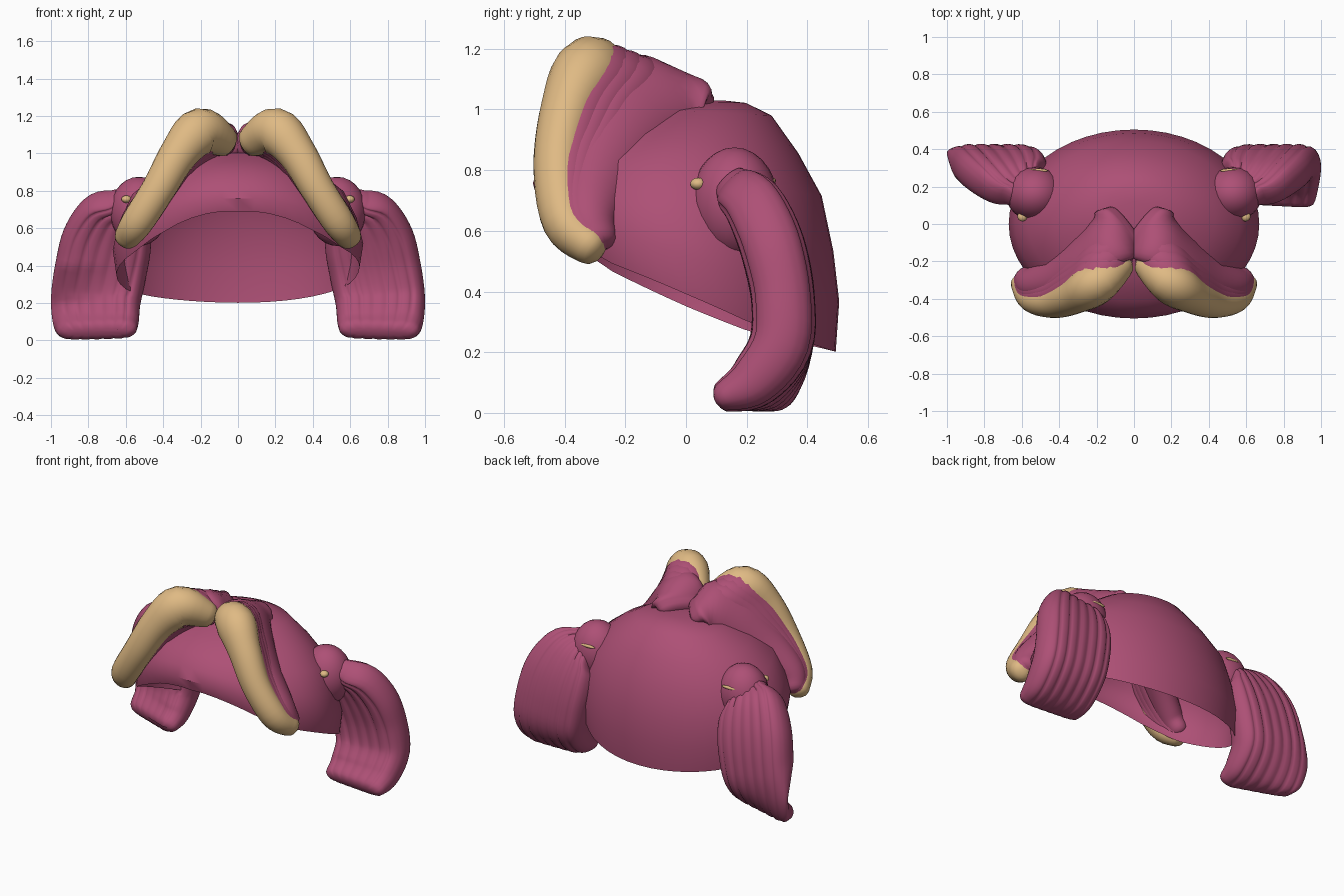
import bpy, bmesh, math
from mathutils import Vector

if "Cube" in bpy.data.objects:
    bpy.data.objects.remove(bpy.data.objects["Cube"])


def material(name, rgb):
    m = bpy.data.materials.new(name)
    m.diffuse_color = (*rgb, 1)
    m.use_nodes = True
    m.node_tree.nodes["Principled BSDF"].inputs["Base Color"].default_value = m.diffuse_color
    return m


MAUVE = material("mauve", (0.42, 0.08, 0.18))
GOLD = material("gold", (0.74, 0.49, 0.23))


def finish(name, bm, mat, angle=40):
    bmesh.ops.recalc_face_normals(bm, faces=bm.faces)
    me = bpy.data.meshes.new(name)
    bm.to_mesh(me)
    bm.free()
    me.materials.append(mat)
    ob = bpy.data.objects.new(name, me)
    bpy.context.collection.objects.link(ob)
    bpy.ops.object.select_all(action='DESELECT')
    ob.select_set(True)
    bpy.context.view_layer.objects.active = ob
    bpy.ops.object.shade_smooth_by_angle(angle=math.radians(angle))
    return ob


def catmull(pts, per=5):
    """Smooth a list of equal-length tuples."""
    out = []
    P = [pts[0]] + list(pts) + [pts[-1]]
    for i in range(1, len(P) - 2):
        for k in range(per):
            t = k / per
            out.append([0.5 * (2 * b + (c - a) * t + (2 * a - 5 * b + 4 * c - d) * t * t
                               + (3 * b - a - 3 * c + d) * t ** 3)
                        for a, b, c, d in zip(*P[i - 1:i + 3])])
    return out + [list(pts[-1])]


def oval(n):
    return [(math.cos(2 * math.pi * k / n), math.sin(2 * math.pi * k / n)) for k in range(n)]


def fluted(n, ribs, depth):
    """Rounded slab section with lengthwise creases on both faces."""
    out = []
    for k in range(n):
        th = 2 * math.pi * k / n
        u = math.cos(th)
        v = math.copysign(math.sqrt(max(0, 1 - u ** 6)), math.sin(th))
        crease = (1 - abs(math.sin(ribs * math.pi * (u + 1) / 2))) ** 2
        out.append((u, v * (1 - depth * crease * (abs(u) < 0.95))))
    return out


def loft(name, pts, ref, mat, section, cap=0.7, angle=60):
    """Sweep a section along (x, y, z, half width, half depth) with rounded ends."""
    path = catmull(pts)
    C = [Vector(p[:3]) for p in path]
    rings = [(C[i], (C[min(i + 1, len(C) - 1)] - C[max(i - 1, 0)]).normalized(), p[3], p[4])
             for i, p in enumerate(path)]

    def ends(ring, sign):
        c, t, a, b = ring
        return [(c + t * sign * k * b * cap, t, a - b * (1 - math.sqrt(1 - k * k)),
                 b * math.sqrt(1 - k * k)) for k in (0.5, 0.8, 0.96)]
    rings = ends(rings[0], -1)[::-1] + rings + ends(rings[-1], 1)
    bm = bmesh.new()
    loops = []
    for c, t, a, b in rings:
        side = (ref - t * ref.dot(t)).normalized()
        up = t.cross(side)
        loops.append([bm.verts.new(c + side * a * u + up * b * v) for u, v in section])
    n = len(section)
    for A, B in zip(loops, loops[1:]):
        for k in range(n):
            bm.faces.new((A[k], A[(k + 1) % n], B[(k + 1) % n], B[k]))
    bm.faces.new(loops[0])
    bm.faces.new(loops[-1])
    return finish(name, bm, mat, angle)


def ball(name, loc, radii, mat):
    bm = bmesh.new()
    bmesh.ops.create_uvsphere(bm, u_segments=24, v_segments=14, radius=1)
    for v in bm.verts:
        v.co = Vector(loc) + Vector([a * b for a, b in zip(v.co, radii)])
    return finish(name, bm, mat)


# Open cap with a rim that slopes from the brow down to the nape
RIM = [(-0.5, 0.69), (-0.4, 0.585), (-0.28, 0.49), (0, 0.37), (0.22, 0.28), (0.51, 0.2)]


def rim_z(x, y):
    for (y0, z0), (y1, z1) in zip(RIM, RIM[1:]):
        if y <= y1:
            return z0 + (z1 - z0) * (y - y0) / (y1 - y0) + 0.03 * x * (1 - 4 * y * y)
    return RIM[-1][1]


PROFILE = [(0.0, 1.0), (0.2, 0.99), (0.42, 0.94), (0.65, 0.79), (0.85, 0.62),
           (0.95, 0.4), (1.0, 0.2), (0.97, 0.0)]
SEG = 48
bm = bmesh.new()
top = bm.verts.new((0, 0.12, 1.03))
prev = None
for r, h in PROFILE[1:]:
    ring = []
    for k in range(SEG):
        th = 2 * math.pi * k / SEG
        x, y = 0.67 * math.cos(th), 0.505 * math.sin(th)
        zr = rim_z(x, max(y, -0.5))
        ring.append(bm.verts.new((x * r, 0.12 * (1 - r) + y * r, zr + (1.03 - zr) * h)))
    for k in range(SEG):
        j = (k + 1) % SEG
        bm.faces.new((top, ring[k], ring[j]) if prev is None
                     else (prev[k], ring[k], ring[j], prev[j]))
    prev = ring
finish("cap", bm, MAUVE)

# Front swoop: leading edge and the line where it meets the cap
FRONT = [(0.075, -0.22, 1.065, 0.085), (0.2, -0.315, 1.117, 0.126), (0.315, -0.385, 1.0, 0.103),
         (0.425, -0.42, 0.81, 0.09), (0.54, -0.395, 0.63, 0.085), (0.595, -0.315, 0.55, 0.068)]
BACK = [(0.055, 0.07, 1.01, 0.06), (0.09, 0.04, 1.02, 0.085), (0.2, -0.05, 0.98, 0.085),
        (0.37, -0.18, 0.83, 0.085), (0.53, -0.27, 0.68, 0.075), (0.58, -0.28, 0.59, 0.055)]
# Hanging side lock
LOCK = [(0.60, 0.19, 0.715, 0.12, 0.075), (0.655, 0.24, 0.655, 0.2, 0.1),
        (0.70, 0.29, 0.53, 0.24, 0.108), (0.735, 0.32, 0.37, 0.245, 0.105),
        (0.76, 0.31, 0.22, 0.24, 0.105), (0.76, 0.225, 0.105, 0.23, 0.09),
        (0.755, 0.14, 0.06, 0.215, 0.058)]

for s, label in ((1, "right"), (-1, "left")):
    # Gold trim, layered strands behind it, then one broad smooth lobe
    for i, f in enumerate((0, 0.15, 0.28, 0.42, 0.66)):
        pts = []
        for a, b in zip(FRONT, BACK):
            x, y, z, r = [p + (q - p) * f for p, q in zip(a, b)]
            if i:
                r *= 0.97
            wide = r * 0.92
            if i == 4:
                wide = max(wide, 0.32 * (Vector(b[:3]) - Vector(a[:3])).length + 0.05)
            pts.append((s * x, y, z, wide, r))
        name = ("trim", "strand_1", "strand_2", "strand_3", "lobe")[i]
        ref = Vector((-0.3 * s, 1, -0.35)) if i == 4 else Vector((0, 1, 0))
        loft(f"{label}_{name}", pts, ref, MAUVE if i else GOLD, oval(24))
    # Side knot with small gold tie ends
    ball(f"{label}_knot", (s * 0.53, 0.16, 0.69), (0.155, 0.145, 0.185), MAUVE)
    ball(f"{label}_tie_front", (s * 0.597, 0.04, 0.755), (0.026, 0.026, 0.02), GOLD)
    ball(f"{label}_tie_back", (s * 0.51, 0.286, 0.765), (0.05, 0.01, 0.01), GOLD)
    # Fluted lock curling forward at the bottom
    lock = loft(f"{label}_lock", [(s * p[0], *p[1:]) for p in LOCK], Vector((1, 0, 0)),
                MAUVE, fluted(112, 7, 0.12), angle=80)
    if s < 0:  # this lock's outer foot sits further back
        for v in lock.data.vertices:
            w = max(0, min(1, (0.4 - v.co.z) / 0.2)) * max(0, min(1, (0.42 - v.co.y) / 0.25))
            v.co.y += w * max(0, -v.co.x - 0.62) * 0.45
